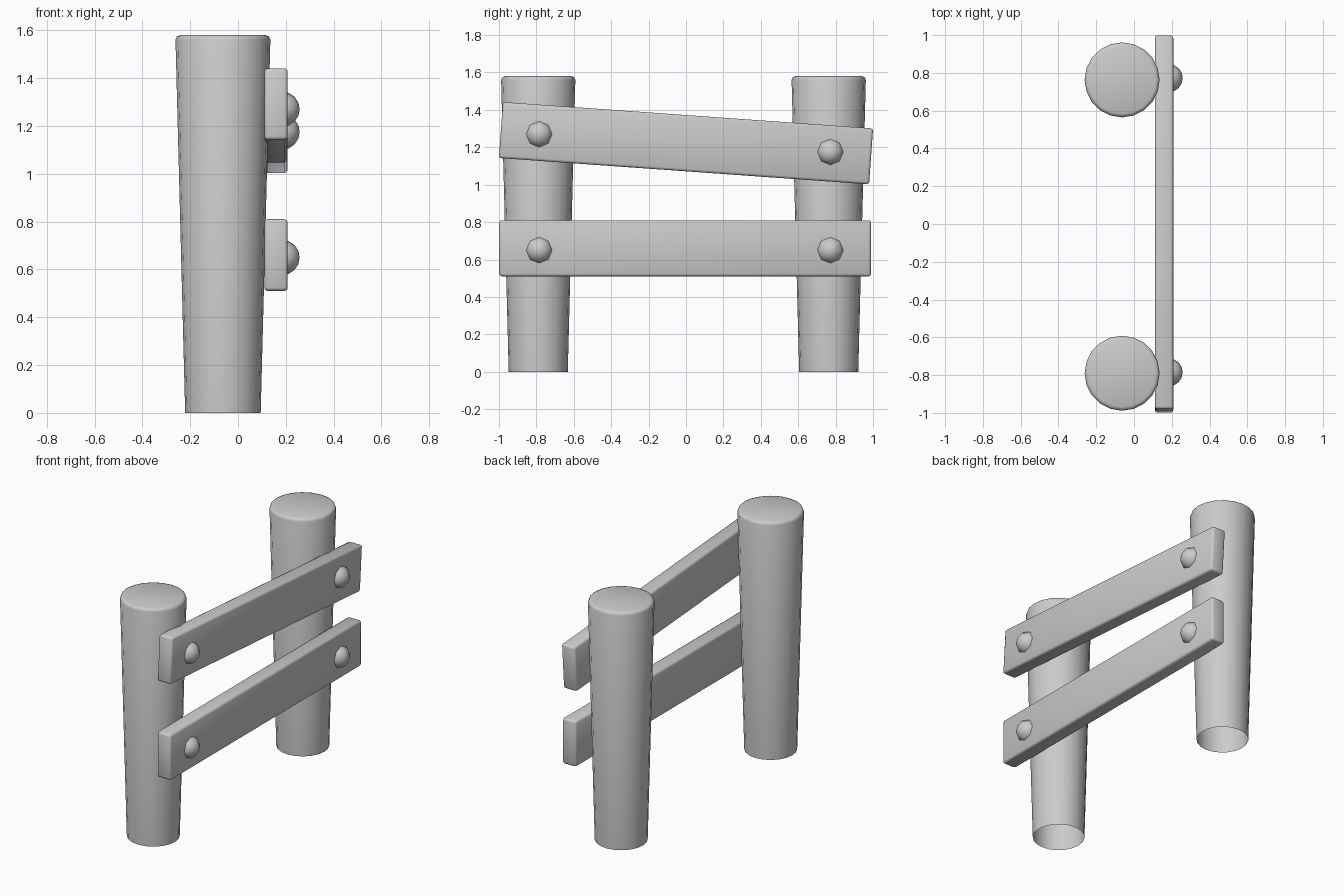
import bpy, bmesh, math
from mathutils import Matrix

if "Cube" in bpy.data.objects:
    bpy.data.objects.remove(bpy.data.objects["Cube"])


def add_object(name, bm, angle):
    mesh = bpy.data.meshes.new(name)
    bm.to_mesh(mesh)
    bm.free()
    obj = bpy.data.objects.new(name, mesh)
    bpy.context.collection.objects.link(obj)
    bpy.ops.object.select_all(action='DESELECT')
    obj.select_set(True)
    bpy.context.view_layer.objects.active = obj
    bpy.ops.object.shade_smooth_by_angle(angle=math.radians(angle))
    return obj


def post(name, y, height=1.58, sides=20):
    # Tapered post, wider at the top, rounded rim, open underneath
    bm = bmesh.new()
    bmesh.ops.create_cone(bm, cap_ends=True, segments=sides, radius1=0.158,
                          radius2=0.199, depth=height)
    bmesh.ops.translate(bm, verts=bm.verts, vec=(0, 0, height / 2))
    bottom = [f for f in bm.faces if f.normal.z < -0.9]
    bmesh.ops.delete(bm, geom=bottom, context='FACES_ONLY')
    rim = [e for e in bm.edges if all(v.co.z > height - 0.01 for v in e.verts)]
    bmesh.ops.bevel(bm, geom=rim, offset=0.02, segments=2, profile=0.5, affect='EDGES')
    add_object(name, bm, 50).location = (-0.063, y, 0)


def rail(name, y, z, length, tilt):
    # Flat plank with softened edges
    bm = bmesh.new()
    bmesh.ops.create_cube(bm, size=1, matrix=Matrix.Diagonal((0.098, length, 0.30, 1)))
    bmesh.ops.bevel(bm, geom=bm.edges[:], offset=0.014, segments=2, profile=0.5, affect='EDGES')
    obj = add_object(name, bm, 50)
    obj.location = (0.159, y, z)
    obj.rotation_euler.x = math.radians(tilt)


def bolt(name, y, z):
    # Domed bolt head, pole facing outward
    bm = bmesh.new()
    bmesh.ops.create_uvsphere(bm, u_segments=8, v_segments=8, radius=0.074,
                              matrix=Matrix.Rotation(math.pi / 2, 4, 'Y'))
    add_object(name, bm, 60).location = (0.184, y, z)


post("post_front", -0.79)
post("post_back", 0.763)

rail("lower_rail", -0.005, 0.66, 1.988, 0)
rail("upper_rail", 0.0, 1.222, 1.984, -4.07)

for name, y, z in (("lower_bolt_front", -0.785, 0.65), ("lower_bolt_back", 0.772, 0.65),
                   ("upper_bolt_front", -0.785, 1.27), ("upper_bolt_back", 0.772, 1.175)):
    bolt(name, y, z)
